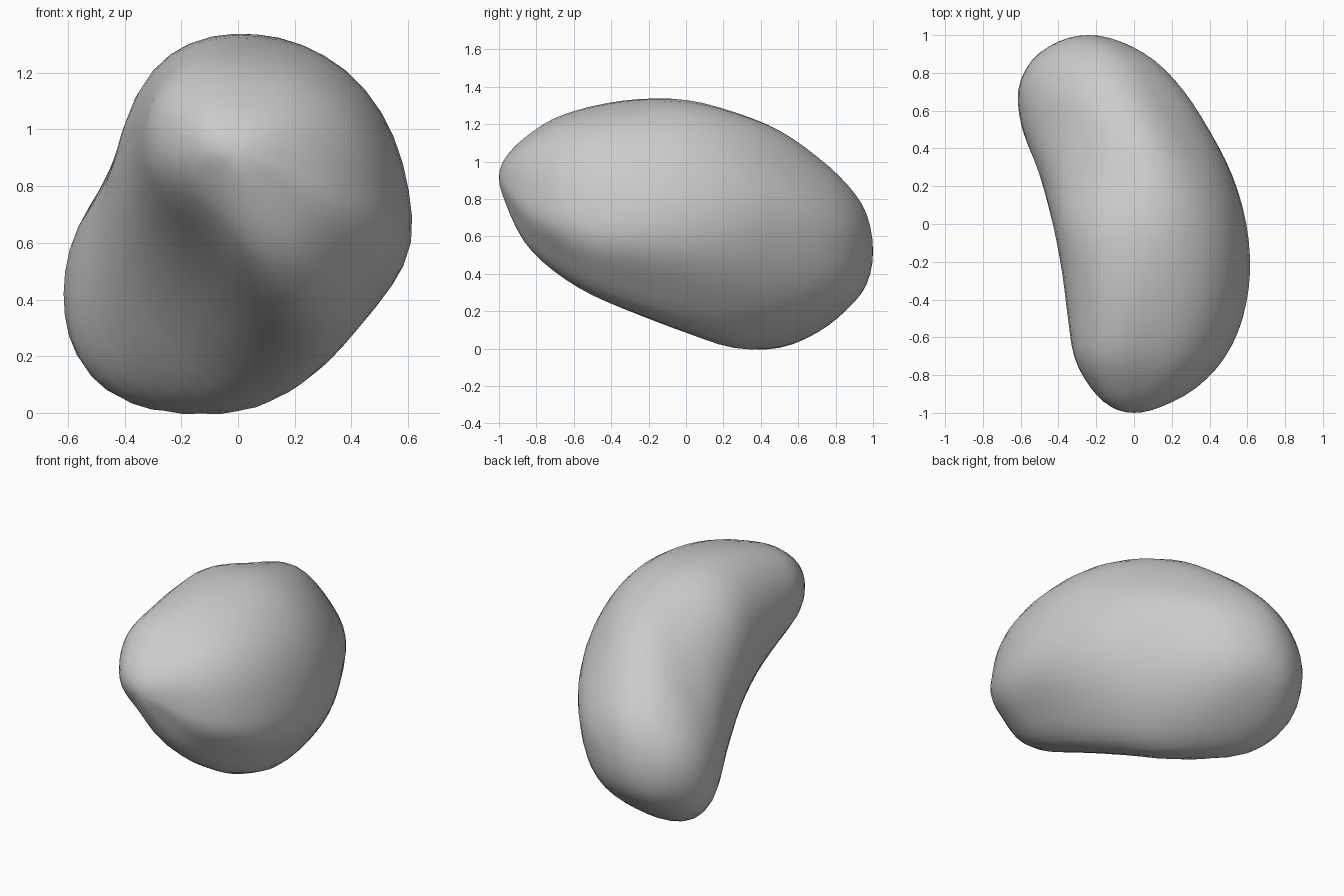
import bpy, bmesh
from math import sin, cos, pi

if "Cube" in bpy.data.objects:
    bpy.data.objects.remove(bpy.data.objects["Cube"])

# Stations every 15 degrees along y = -cos(angle), front to back:
# left x, right x, bottom z, top z, lean of the section, then fullness of its
# four corners (upper right, upper left, lower left, lower right)
STATIONS = [
    (0.00, 0.00, 0.915, 0.915, -0.36, 0.14, 0.00, -0.15, -0.10),
    (-0.125, 0.15, 0.78, 1.02, -0.36, 0.14, 0.00, -0.16, -0.12),
    (-0.23, 0.335, 0.57, 1.125, -0.36, 0.15, 0.00, -0.17, -0.13),
    (-0.315, 0.485, 0.41, 1.23, -0.36, 0.15, 0.00, -0.17, -0.13),
    (-0.35, 0.58, 0.28, 1.297, -0.32, 0.12, -0.01, -0.15, -0.11),
    (-0.38, 0.617, 0.18, 1.333, -0.22, 0.06, 0.02, -0.12, -0.12),
    (-0.43, 0.595, 0.085, 1.33, -0.08, 0.01, 0.05, -0.09, -0.10),
    (-0.50, 0.52, 0.003, 1.265, 0.10, -0.04, 0.02, -0.04, -0.06),
    (-0.59, 0.40, 0.005, 1.17, 0.24, -0.09, -0.05, 0.02, 0.03),
    (-0.612, 0.265, 0.09, 1.025, 0.26, -0.09, -0.03, 0.03, 0.08),
    (-0.54, 0.11, 0.215, 0.875, 0.22, -0.06, -0.02, 0.02, 0.10),
    (-0.40, -0.07, 0.345, 0.72, 0.22, -0.05, -0.02, 0.02, 0.08),
    (-0.24, -0.24, 0.52, 0.52, 0.22, -0.05, -0.02, 0.02, 0.08),
]
STEPS, SIDES = 3, 40


def mirrored(r):
    # section continued past a tip, so the ends come out round
    return (r[1], r[0], r[3], r[2]) + r[4:]


def spline(p, q, r, s, t):
    return [0.5 * (2 * b + (c - a) * t + (2 * a - 5 * b + 4 * c - d) * t * t
                   + (3 * b - a - 3 * c + d) * t ** 3)
            for a, b, c, d in zip(p, q, r, s)]


rows = [mirrored(STATIONS[1])] + STATIONS + [mirrored(STATIONS[-2])]
n = (len(STATIONS) - 1) * STEPS

bm = bmesh.new()
rings = []
for i in range(1, n):
    k, t = i // STEPS, (i % STEPS) / STEPS
    xl, xr, zb, zt, lean, *corner = spline(*rows[k:k + 4], t)
    y = -cos(pi * i / n)
    ring = []
    for j in range(SIDES):
        a = 2 * pi * j / SIDES
        f = 1 + corner[j * 4 // SIDES] * sin(2 * a) ** 2
        ring.append(bm.verts.new((
            (xl + xr) / 2 + (xr - xl) / 2 * f * cos(a - lean / 2), y,
            (zb + zt) / 2 + (zt - zb) / 2 * f * sin(a + lean / 2))))
    rings.append(ring)

# Rounded tips and skin
front = bm.verts.new((STATIONS[0][0], -1, STATIONS[0][2]))
back = bm.verts.new((STATIONS[-1][0], 1, STATIONS[-1][2]))
for j in range(SIDES):
    m = (j + 1) % SIDES
    bm.faces.new((front, rings[0][j], rings[0][m]))
    bm.faces.new((back, rings[-1][m], rings[-1][j]))
    for r0, r1 in zip(rings, rings[1:]):
        bm.faces.new((r0[j], r1[j], r1[m], r0[m]))
bmesh.ops.recalc_face_normals(bm, faces=bm.faces)
for face in bm.faces:
    face.smooth = True

mesh = bpy.data.meshes.new("bean_body")
bm.to_mesh(mesh)
bm.free()
bean = bpy.data.objects.new("bean_body", mesh)
bpy.context.collection.objects.link(bean)
